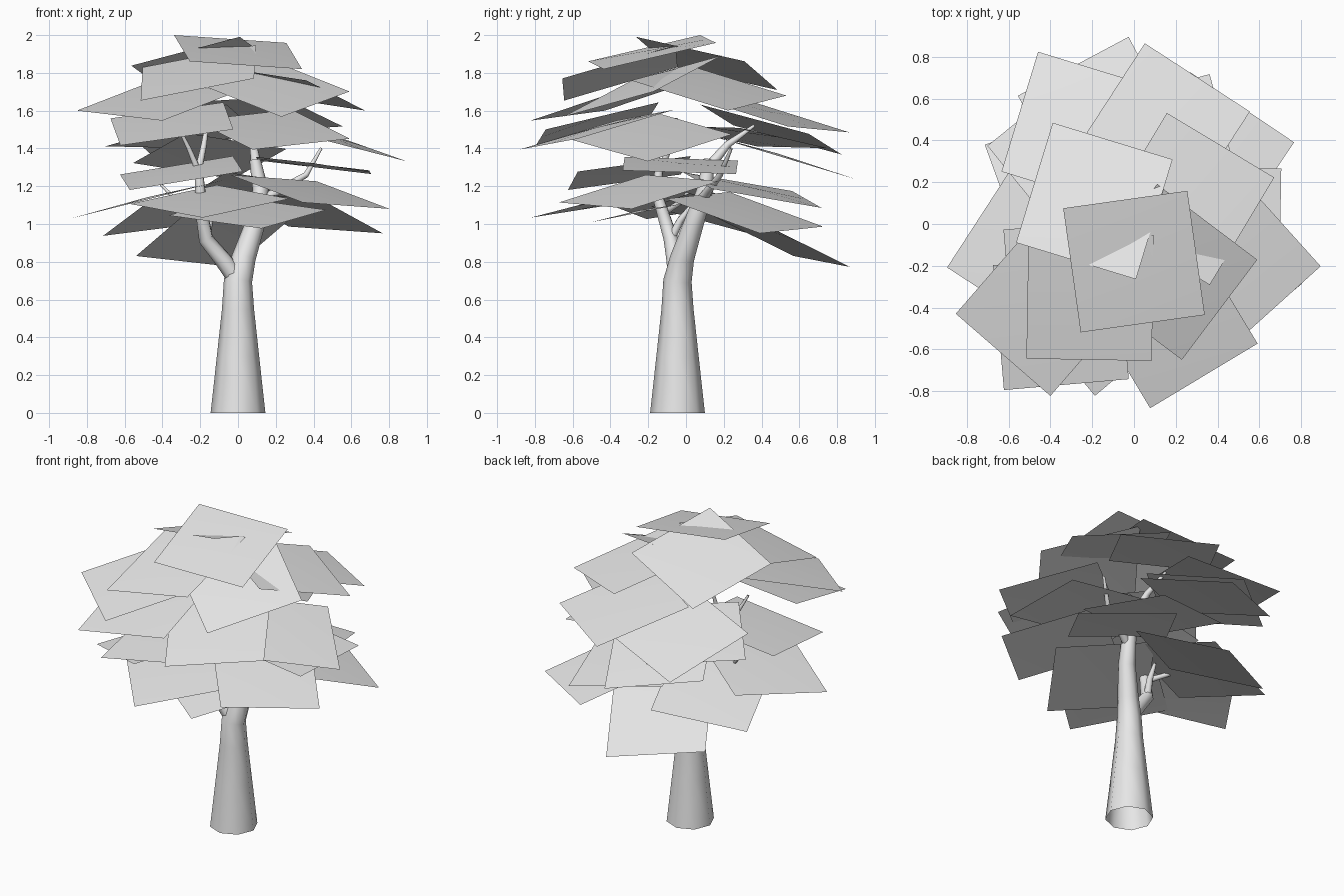
import bpy
import bmesh
from math import radians
from mathutils import Matrix, Vector

default_cube = bpy.data.objects.get("Cube")
if default_cube:
    bpy.data.objects.remove(default_cube, do_unlink=True)


def make_material(name, color):
    material = bpy.data.materials.new(name)
    material.use_nodes = True
    material.diffuse_color = color
    material.node_tree.nodes["Principled BSDF"].inputs["Base Color"].default_value = color
    return material


light_grey = make_material("light grey", (0.8, 0.8, 0.8, 1))


def add_limb(name, points):
    """Eight-sided open tapering tube; each point is x, y, z, radius."""
    curve = bpy.data.curves.new(name, "CURVE")
    curve.dimensions = "3D"
    curve.bevel_depth = 1
    curve.bevel_resolution = 2
    curve.use_fill_caps = False
    spline = curve.splines.new("POLY")
    spline.points.add(len(points) - 1)
    for target, (x, y, z, radius) in zip(spline.points, points):
        target.co = (x, y, z, 1)
        target.radius = radius
    limb = bpy.data.objects.new(name, curve)
    bpy.context.collection.objects.link(limb)
    curve.materials.append(light_grey)
    bpy.ops.object.select_all(action="DESELECT")
    limb.select_set(True)
    bpy.context.view_layer.objects.active = limb
    bpy.ops.object.convert(target="MESH")
    bpy.ops.object.shade_smooth_by_angle(angle=radians(60))


def add_foliage(name, cards, half=0.3, crown=0.012):
    """Square cards: centre x, y, z, turn in degrees, rise along x, rise along y."""
    bm = bmesh.new()
    for x, y, z, turn, rise_x, rise_y in cards:
        card = bmesh.ops.create_grid(bm, x_segments=2, y_segments=2, size=half)
        spin = Matrix.Rotation(radians(turn), 3, "Z")
        for vert in card["verts"]:
            lift = crown if vert.co.length < half / 2 else 0
            offset = spin @ vert.co
            height = offset.x * rise_x + offset.y * rise_y + lift
            vert.co = Vector((x, y, z)) + Vector((offset.x, offset.y, height))
    for face in bm.faces:
        face.smooth = True
    mesh = bpy.data.meshes.new(name)
    bm.to_mesh(mesh)
    bm.free()
    mesh.materials.append(light_grey)
    bpy.context.collection.objects.link(bpy.data.objects.new(name, mesh))


# Trunk running into the thick left limb
add_limb("trunk", [
    (0, -.045, 0, .145), (0, -.045, .3, .112), (0, -.045, .55, .085),
    (0, -.045, .7, .075), (.03, -.02, .82, .064), (.09, .04, 1, .053),
    (.12, .1, 1.18, .043), (.09, .12, 1.34, .03)])
add_limb("left_branch", [
    (.12, .08, 1.12, .03), (.22, .12, 1.18, .022),
    (.36, .18, 1.26, .016), (.44, .24, 1.4, .008)])
add_limb("back_branch", [
    (.1, .12, 1.3, .03), (.08, .22, 1.42, .02), (.05, .36, 1.52, .008)])

# Thinner right limb and its twigs
add_limb("right_limb", [
    (0, -.045, .7, .05), (-.08, -.06, .81, .045), (-.17, -.08, .92, .04),
    (-.19, -.12, 1.05, .034), (-.2, -.16, 1.18, .028), (-.21, -.14, 1.3, .022)])
add_limb("right_inner_twig", [
    (-.21, -.14, 1.28, .02), (-.18, -.08, 1.42, .016), (-.16, -.05, 1.56, .009)])
add_limb("right_outer_twig", [
    (-.21, -.14, 1.28, .018), (-.26, -.16, 1.4, .013), (-.32, -.2, 1.52, .007)])
add_limb("right_low_twig", [
    (-.19, -.12, 1.06, .02), (-.32, -.02, 1.12, .013), (-.42, .04, 1.22, .006)])
add_limb("right_back_twig", [
    (-.17, -.08, .92, .025), (-.15, -.03, 1.02, .02), (-.14, .03, 1.1, .01)])

# Foliage cards, tier by tier from the top
add_foliage("top_foliage", [
    (0, -.18, 1.91, 8, -.1, .22),
    (-.19, .11, 1.85, -17, .18, -.28),
    (-.21, -.35, 1.8, -1, .2, .29),
    (.17, -.23, 1.73, -37, -.12, .37),
    (.26, .12, 1.72, -31, -.25, -.16)])
add_foliage("upper_foliage", [
    (-.43, -.4, 1.65, -41, .1, .25),
    (.14, .45, 1.58, -33, -.1, -.25),
    (-.26, .45, 1.5, -17, .1, -.3),
    (.47, -.18, 1.46, 42, -.3, .05),
    (.18, -.47, 1.5, 31, -.05, .27),
    (-.35, -.47, 1.53, 5, .12, .25),
    (-.28, .33, 1.46, 39, .1, -.15)])
add_foliage("middle_foliage", [
    (-.15, .49, 1.36, 28, 0, -.3),
    (.4, -.03, 1.31, -1, -.12, -.03),
    (-.3, -.3, 1.27, 5, .15, .15),
    (.38, -.25, 1.17, 40, -.2, .15),
    (.15, .35, 1.18, 15, -.1, -.2),
    (-.48, -.12, 1.13, -33, .25, 0)])
add_foliage("lower_foliage", [
    (-.15, -.4, 1.12, 40, .05, .2),
    (.05, -.25, 1.06, -35, 0, .2),
    (.35, .31, 1.06, -34, -.22, -.22),
    (-.33, .2, 1.05, 20, .2, -.2),
    (-.13, .46, .93, 30, .13, -.42)])
